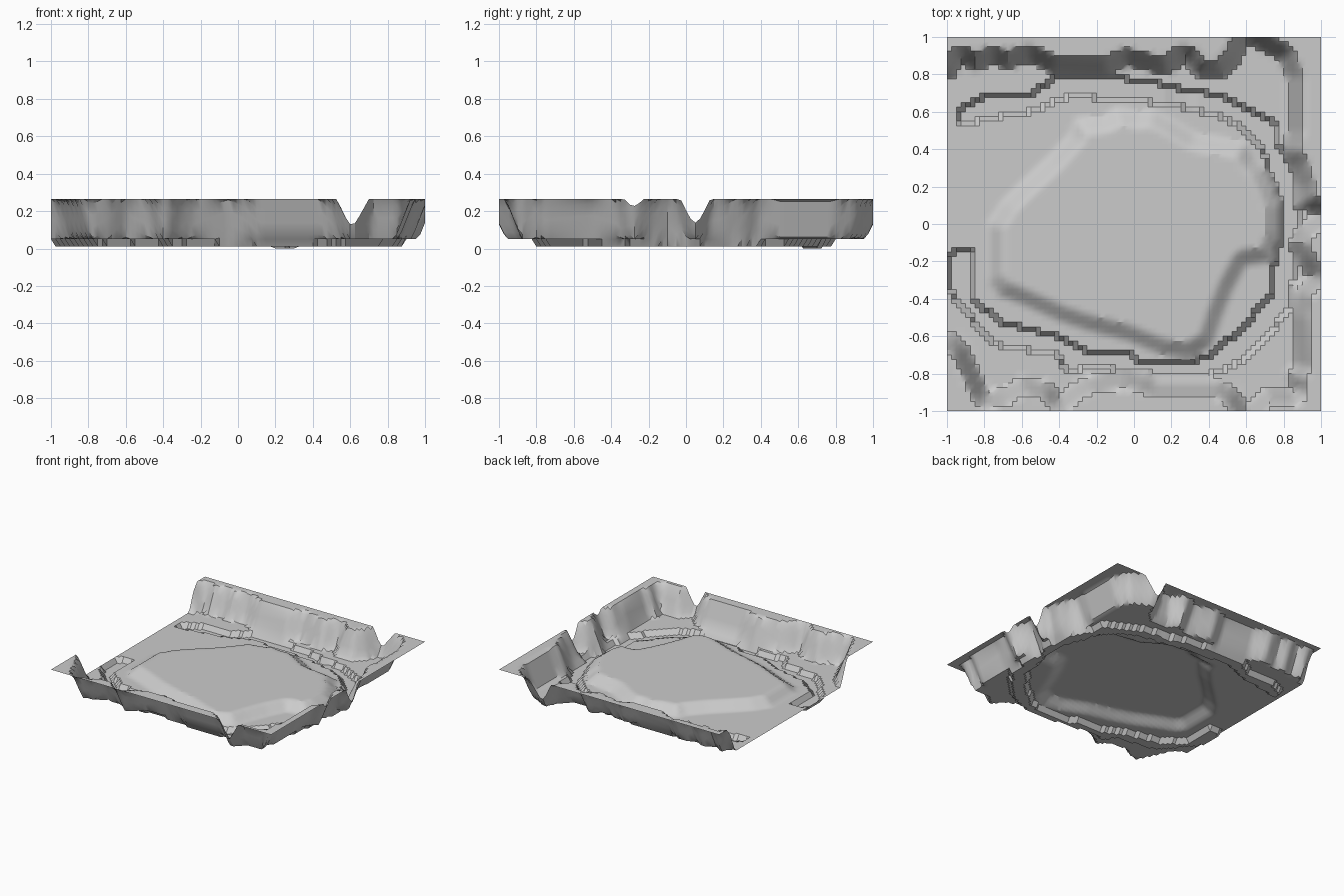
import bpy, bmesh
from mathutils import Vector

# Outlines read in plan (x, y pairs)
def outline(*nums):
    return [Vector(nums[i:i + 2]) for i in range(0, len(nums), 2)]

# Foot of the surrounding cliffs, open on the -x side
cliff_foot = outline(
    -1.5, .79, -.97, .79, -.92, .86, -.85, .82, -.75, .86, -.68, .83, -.56, .87, -.44, .81,
    -.14, .80, -.04, .85, .08, .82, .18, .80, .27, .87, .34, .79, .48, .79, .56, .87,
    .61, .97, .68, .93, .78, .88, .82, .78, .82, .5, .80, .38, .85, .3, .88, .2,
    .89, .1, .965, .05, .89, .0, .84, -.1, .88, -.2, .93, -.28, .87, -.35, .85, -.5,
    .86, -.75, .82, -.8, .84, -.88, .7, -.88, .61, -.97, .54, -.88, .45, -.84, .12, -.84,
    .05, -.81, -.05, -.79, -.25, -.82, -.33, -.86, -.39, -.91, -.45, -.85, -.6, -.82,
    -.7, -.88, -.78, -.9, -.85, -.75, -.9, -.64, -.97, -.58, -1.5, -.58)

# Foot of the raised central plateau
plateau_foot = outline(
    -.34, .48, -.31, .56, -.15, .58, -.1, .62, .02, .6, .1, .61, .2, .56, .33, .48, .45, .46,
    .6, .44, .65, .35, .7, .3, .75, .2, .79, .1, .79, -.05, .75, -.2, .6, -.22, .53, -.35,
    .47, -.5, .42, -.65, .3, -.72, .15, -.7, -.05, -.62, -.25, -.57, -.4, -.52, -.6, -.43,
    -.73, -.38, -.78, -.3, -.78, 0, -.7, .12, -.6, .22, -.45, .36)

# Sunken river bed: outer bank, then inner bank
river = outline(
    -.95, .58, -.92, .62, -.8, .68, -.55, .7, -.42, .78, -.1, .78, .1, .76, .25, .72,
    .45, .69, .6, .62, .75, .54, .76, .42, .84, .35, .87, .2, .88, 0, .86, -.25,
    .83, -.45, .7, -.62, .55, -.75, .4, -.8, .12, -.81, 0, -.78, -.2, -.77, -.35, -.78,
    -.42, -.7, -.6, -.67, -.75, -.64, -.9, -.47, -.97, -.38, -1.0, -.2, -.95, -.14) + outline(
    -.87, -.14, -.86, -.4, -.8, -.45, -.7, -.53, -.4, -.6, -.25, -.68, -.05, -.68, .02, -.73,
    .3, -.75, .4, -.7, .5, -.62, .58, -.57, .65, -.47, .74, -.38, .75, -.2, .79, -.05,
    .79, .1, .73, .25, .68, .42, .58, .52, .45, .58, .3, .62, .1, .65, -.1, .66,
    -.33, .69, -.45, .64, -.55, .6, -.75, .57, -.93, .53)


def signed_distance(p, poly):
    """Positive inside the outline, negative outside."""
    inside, best = False, 9.0
    for a, b in zip(poly, poly[1:] + poly[:1]):
        e, w = b - a, p - a
        t = max(0, min(1, w.dot(e) / e.length_squared))
        best = min(best, (w - e * t).length)
        if (a.y > p.y) != (b.y > p.y) and p.x < a.x + e.x * (p.y - a.y) / e.y:
            inside = not inside
    return best if inside else -best


def ramp(d, width):
    return max(0, min(1, d / width))


FLOOR, RIM, TOP, BED = .05, .265, .115, .01


def height(p):
    outside = -signed_distance(p, cliff_foot)
    if outside > 0:
        return FLOOR + (RIM - FLOOR) * ramp(outside, .085)
    d = signed_distance(p, plateau_foot)
    if d > 0:
        return FLOOR + (TOP - FLOOR) * ramp(d, .085)
    if signed_distance(p, river) > 0:
        # one slightly deeper pool in the bed
        return 0 if .2 < p.x < .31 and p.y > .5 else BED
    return FLOOR


# Terrain: one regular grid sheet, displaced
bm = bmesh.new()
bmesh.ops.create_grid(bm, x_segments=80, y_segments=80, size=1)
for v in bm.verts:
    v.co.z = height(v.co.xy)
mesh = bpy.data.meshes.new("terrain")
bm.to_mesh(mesh)
bm.free()
terrain = bpy.data.objects.new("terrain", mesh)
bpy.context.collection.objects.link(terrain)
bpy.context.view_layer.objects.active = terrain
terrain.select_set(True)
bpy.ops.object.shade_smooth_by_angle()
